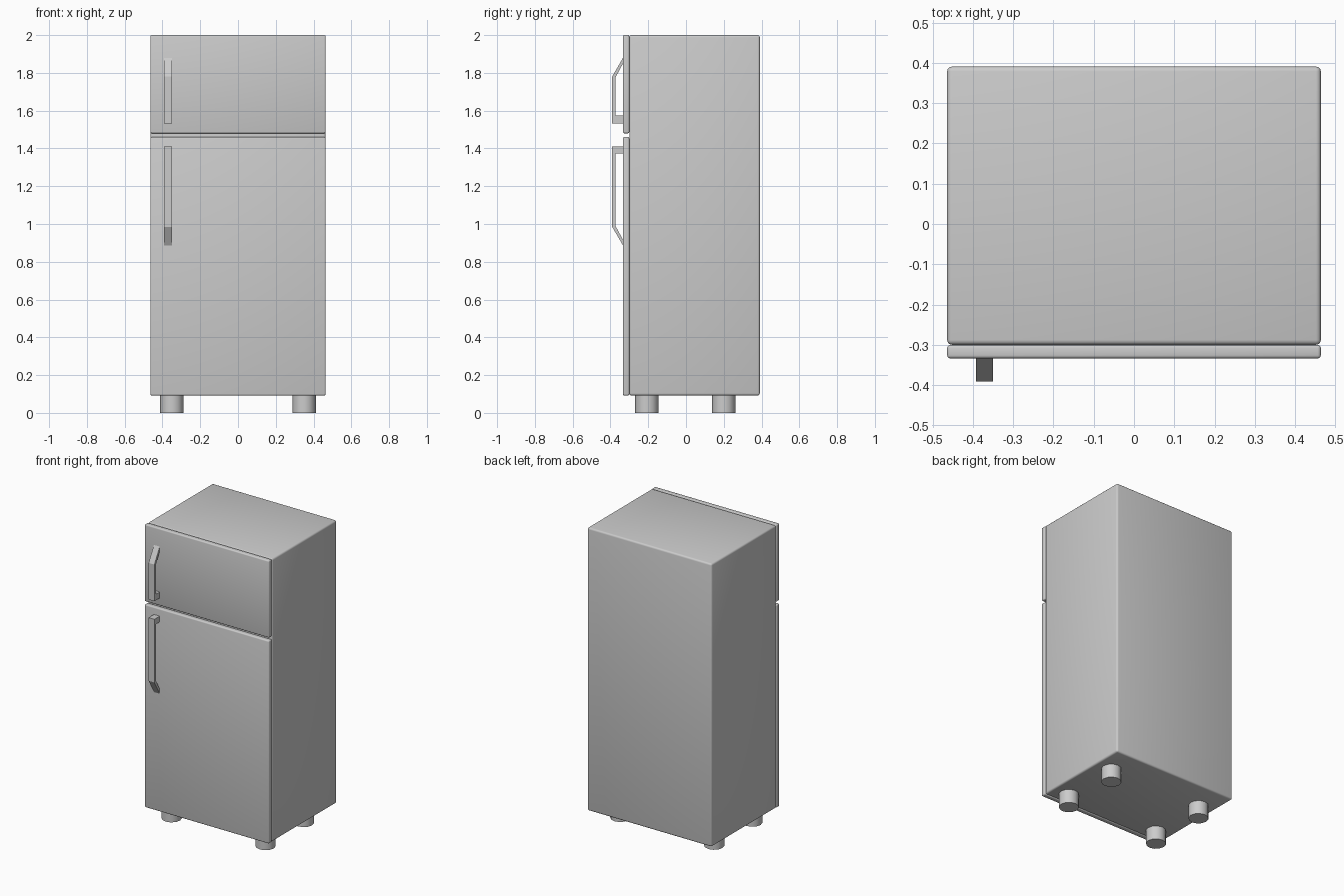
import bpy
import bmesh

if "Cube" in bpy.data.objects:
    bpy.data.objects.remove(bpy.data.objects["Cube"])


def finish(name, bm, bevel=0.0, angle=0.6):
    bmesh.ops.recalc_face_normals(bm, faces=bm.faces)
    mesh = bpy.data.meshes.new(name)
    bm.to_mesh(mesh)
    bm.free()
    obj = bpy.data.objects.new(name, mesh)
    bpy.context.collection.objects.link(obj)
    if bevel:
        mod = obj.modifiers.new("rounded_edges", 'BEVEL')
        mod.width = bevel
        mod.segments = 3
    bpy.ops.object.select_all(action='DESELECT')
    obj.select_set(True)
    bpy.context.view_layer.objects.active = obj
    if bevel:
        bpy.ops.object.modifier_apply(modifier="rounded_edges")
    bpy.ops.object.shade_smooth_by_angle(angle=angle)
    return obj


def box(name, x, y, z, bevel):
    """Rounded box from (min, max) ranges."""
    bm = bmesh.new()
    bmesh.ops.create_cube(bm, size=1)
    for v in bm.verts:
        v.co = [r[0] if c < 0 else r[1] for c, r in zip(v.co, (x, y, z))]
    return finish(name, bm, bevel)


def handle(name, profile, x0=-0.393, x1=-0.35):
    """Side profile (y, z) extruded across the handle width."""
    bm = bmesh.new()
    face = bm.faces.new([bm.verts.new((x0, y, z)) for y, z in profile])
    out = bmesh.ops.extrude_face_region(bm, geom=[face])
    for v in out["geom"]:
        if isinstance(v, bmesh.types.BMVert):
            v.co.x = x1
    return finish(name, bm, angle=0.3)


# Cabinet and two doors
WIDTH = (-0.464, 0.464)
box("cabinet", WIDTH, (-0.30, 0.391), (0.092, 2.0), 0.012)
box("freezer_door", WIDTH, (-0.334, -0.30), (1.48, 2.0), 0.008)
box("fridge_door", WIDTH, (-0.334, -0.30), (0.092, 1.46), 0.008)


# Handles: square foot at one end, slanted bar at the other
def handle_profile(block_end, block_inner, bend, tip):
    s = 1 if tip > block_end else -1
    door, inner, outer = -0.332, -0.374, -0.391
    return [(door, block_end), (outer, block_end), (outer, bend), (door, tip),
            (door, tip - s * 0.03), (inner, bend - s * 0.006),
            (inner, block_inner), (door, block_inner)]


handle("freezer_handle", handle_profile(1.533, 1.574, 1.78, 1.883))
handle("fridge_handle", handle_profile(1.411, 1.372, 0.985, 0.884))

# Four round feet
for side, x in (("left", -0.35), ("right", 0.35)):
    for end, y in (("front", -0.207), ("back", 0.20)):
        bm = bmesh.new()
        bmesh.ops.create_cone(bm, cap_ends=True, segments=12,
                              radius1=0.062, radius2=0.062, depth=0.1)
        bmesh.ops.translate(bm, verts=bm.verts, vec=(x, y, 0.05))
        finish(f"{end}_{side}_foot", bm)
